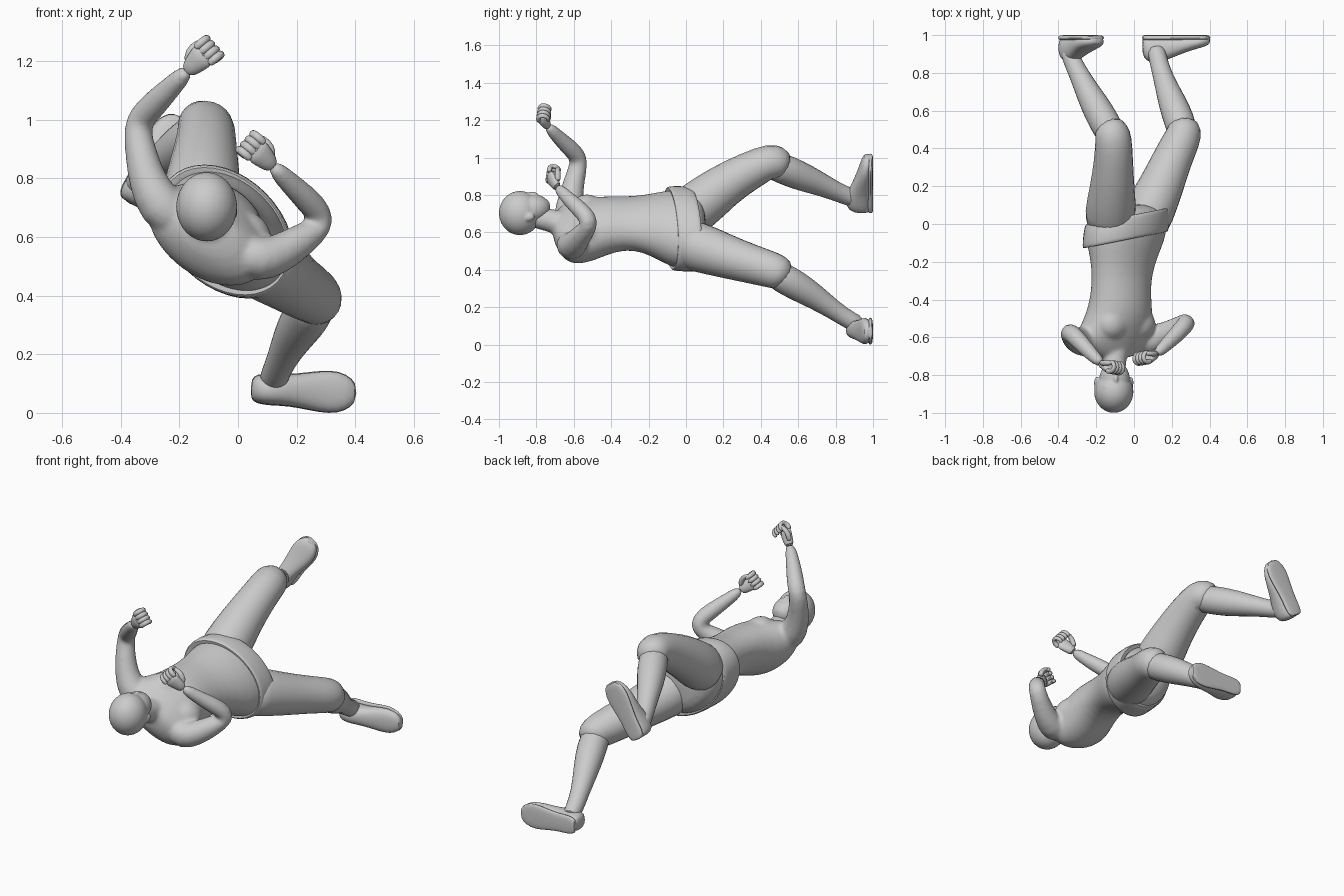
import bpy, bmesh
from math import cos, sin, pi, radians
from mathutils import Vector as V, Matrix

if "Cube" in bpy.data.objects:
    bpy.data.objects.remove(bpy.data.objects["Cube"])


def finish(name, bm, sub=1, angle=60):
    bmesh.ops.recalc_face_normals(bm, faces=bm.faces[:])
    me = bpy.data.meshes.new(name)
    bm.to_mesh(me)
    bm.free()
    ob = bpy.data.objects.new(name, me)
    bpy.context.collection.objects.link(ob)
    if sub:
        ob.modifiers.new("Smooth", 'SUBSURF').levels = sub
        ob.modifiers["Smooth"].render_levels = sub
    bpy.ops.object.select_all(action='DESELECT')
    ob.select_set(True)
    bpy.context.view_layer.objects.active = ob
    bpy.ops.object.shade_smooth_by_angle(angle=radians(angle))
    return ob


def loft(name, rings, n=14, power=1.0, caps=True, sub=1, angle=60):
    """Skin rings given as (centre, half-axis u, half-axis v)."""
    bm = bmesh.new()
    f = lambda c: (abs(c) ** power) * (1 if c >= 0 else -1)
    loops = []
    for c, u, v in rings:
        loops.append([bm.verts.new(c + u * f(cos(2 * pi * i / n)) + v * f(sin(2 * pi * i / n)))
                      for i in range(n)])
    for a, b in zip(loops, loops[1:]):
        for i in range(n):
            bm.faces.new((a[i], a[(i + 1) % n], b[(i + 1) % n], b[i]))
    if caps:
        bm.faces.new(loops[0])
        bm.faces.new(loops[-1])
    return finish(name, bm, sub, angle)


def limb(name, pts, n=12, sub=1):
    """Tube through (x, y, z, radius) points, rings square to the path."""
    P = [V(p[:3]) for p in pts]
    rings, u = [], V((1, .2, .1))
    for i, p in enumerate(P):
        a = (P[i] - P[i - 1]).normalized() if i else V()
        b = (P[i + 1] - P[i]).normalized() if i < len(P) - 1 else V()
        t = (a + b).normalized()
        u = (u - t * u.dot(t)).normalized()
        rings.append((p, u * pts[i][3], t.cross(u) * pts[i][3]))
    return loft(name, rings, n, sub=sub)


def ball(name, c, r, roll=0, pitch=0):
    bm = bmesh.new()
    m = (Matrix.Translation(c) @ Matrix.Rotation(radians(roll), 4, 'Y')
         @ Matrix.Rotation(radians(pitch), 4, 'X') @ Matrix.Diagonal((*r, 1)))
    bmesh.ops.create_uvsphere(bm, u_segments=32, v_segments=20, radius=1, matrix=m)
    return finish(name, bm, 0)


def blend(name, obs, voxel, smooth):
    """Fuse overlapping parts into one soft skin."""
    bpy.ops.object.select_all(action='DESELECT')
    for o in obs:
        o.select_set(True)
    bpy.context.view_layer.objects.active = obs[0]
    bpy.ops.object.convert(target='MESH')
    bpy.ops.object.join()
    ob = bpy.context.view_layer.objects.active
    ob.name = name
    r = ob.modifiers.new("Fuse", 'REMESH')
    r.mode, r.voxel_size, r.use_smooth_shade = 'VOXEL', voxel, True
    s = ob.modifiers.new("Soften", 'SMOOTH')
    s.factor, s.iterations = .5, smooth


def rolled(x, y, z, a, b, roll, tilt=0):
    """Ring across the body axis, turned about y and slanted along x."""
    r = radians(roll)
    u, v = V((cos(r), 0, -sin(r))) * a, V((sin(r), 0, cos(r))) * b
    u.y, v.y = u.x * tilt, v.x * tilt
    return V((x, y, z)), u, v


# Torso, chest down to the crotch
body = [loft("torso", [rolled(*p) for p in [
    (-.105, -.715, .63, .07, .06, 33), (-.105, -.68, .61, .17, .095, 33),
    (-.112, -.63, .602, .238, .132, 33), (-.098, -.56, .607, .222, .153, 36),
    (-.078, -.48, .622, .193, .155, 39), (-.07, -.38, .645, .175, .135, 36),
    (-.065, -.28, .65, .175, .125, 36), (-.055, -.18, .64, .20, .145, 40),
    (-.045, -.08, .62, .242, .178, 44), (-.035, .0, .615, .247, .178, 45),
    (-.03, .06, .61, .232, .17, 46), (-.03, .11, .61, .14, .11, 46)]], n=20)]
for s in (-1, 1):
    body.append(ball("chest_muscle", (-.08 + s * .07 + .04, -.53, .62 - s * .055 + .05),
                     (.09, .085, .07), 38))

# Arms
body.append(limb("left_arm", [
    (-.19, -.625, .645, .07), (-.265, -.625, .70, .088), (-.31, -.615, .79, .068),
    (-.33, -.597, .88, .058), (-.345, -.572, .97, .05), (-.328, -.58, 1.01, .05),
    (-.285, -.625, 1.055, .049), (-.225, -.69, 1.115, .039), (-.165, -.745, 1.175, .03)]))
body.append(limb("right_arm", [
    (-.01, -.625, .555, .07), (.075, -.62, .515, .085), (.15, -.59, .545, .07),
    (.22, -.555, .592, .059), (.282, -.515, .64, .05), (.279, -.525, .68, .05),
    (.235, -.575, .73, .048), (.17, -.64, .79, .038), (.112, -.695, .85, .03)]))

# Neck, fused with the upper body
body.append(limb("neck", [(-.107, -.85, .69, .06), (-.105, -.76, .672, .063),
                          (-.10, -.69, .655, .066), (-.095, -.62, .63, .085)]))
blend("upper_body", body, .011, 6)

# Wide waistband with an open, slanted rim
loft("waistband", [rolled(*p, .2) for p in [
    (-.05, -.08, .62, .23, .162, 44), (-.045, -.088, .62, .258, .188, 44),
    (-.045, -.075, .62, .264, .191, 44), (-.04, -.02, .62, .268, .192, 45),
    (-.035, .03, .615, .264, .189, 45), (-.035, .045, .615, .256, .184, 45),
    (-.035, .04, .615, .22, .16, 45)]], n=20, caps=False, sub=1, angle=40)

# Trouser legs to the knee, bare shins below
limb("left_thigh", [(-.125, -.03, .68, .13), (-.125, .06, .735, .145), (-.115, .2, .85, .122),
                    (-.108, .34, .93, .107), (-.108, .45, .98, .102), (-.118, .487, .972, .097),
                    (-.145, .525, .945, .08)])
limb("left_shin", [(-.10, .43, .965, .075), (-.14, .51, .945, .085), (-.19, .60, .905, .083),
                   (-.24, .69, .87, .07), (-.295, .80, .82, .053), (-.335, .88, .785, .05),
                   (-.345, .94, .775, .05)])
limb("right_thigh", [(.05, -.03, .54, .13), (.075, .06, .525, .143), (.145, .2, .475, .124),
                     (.205, .35, .43, .109), (.257, .455, .40, .102), (.267, .495, .385, .097),
                     (.255, .535, .355, .08)])
limb("right_shin", [(.265, .44, .40, .075), (.25, .52, .355, .085), (.22, .60, .31, .083),
                    (.185, .69, .255, .07), (.15, .79, .185, .053), (.125, .88, .125, .05),
                    (.115, .94, .10, .05)])


# Feet: shoe upper over a flat sole standing against y = 1
def foot(side, heel, toe):
    h, t = V((heel[0], 1, heel[1])), V((toe[0], 1, toe[1]))
    d = (t - h).normalized()
    w = d.cross(V((0, 1, 0)))
    up = V((0, -1, 0))
    prof = [(0, .03, .09), (.05, .05, .13), (.2, .054, .145), (.36, .053, .125), (.55, .064, .095),
            (.75, .075, .07), (.9, .063, .055), (1, .03, .04)]
    loft(side + "_shoe", [(h.lerp(t, f) + up * (.008 + k / 2), w * a, up * k / 2)
                          for f, a, k in prof], 16, .85)
    loft(side + "_sole", [(h.lerp(t, f) + up * .014, w * (a + .002), up * .014)
                          for f, a, k in prof], 16, .7, sub=1, angle=40)


foot("left", (-.372, .715), (-.19, 1.01))
foot("right", (.043, .083), (.405, .068))


# Fists with curled fingers
def hand(side, wrist, m):
    o = V(wrist)
    d = V((.6 * m, -.5, .6)).normalized()
    s = V((.5 * m, 0, -.85))
    s = (s - d * s.dot(d)).normalized()
    c = d.cross(s) * m
    at = lambda p, q, r: o + d * p + s * q + c * r
    loft(side + "_palm", [(at(p, 0, r), s * a, c * b) for p, r, a, b in [
        (-.01, 0, .028, .024), (.03, .003, .036, .024), (.065, .004, .046, .024),
        (.095, .006, .044, .018)]], 12)
    for i in range(4):
        q = (i - 1.5) * .024
        limb(side + "_finger", [(*at(p, q, r), w) for p, r, w in [
            (.075, .0, .015), (.105, .006, .016), (.122, .03, .015), (.108, .055, .014),
            (.08, .06, .013), (.066, .045, .010)]], 8)
    limb(side + "_thumb", [(*at(p, q, r), w) for p, q, r, w in [
        (.01, -.02, .01, .016), (.04, -.046, .022, .017), (.07, -.048, .04, .015),
        (.095, -.036, .058, .011)]], 8)


hand("left", (-.17, -.74, 1.17), 1)
hand("right", (.115, -.69, .845), -1)

# Head and face fused, eyes set in
head = [ball("skull", (-.107, -.888, .703), (.104, .112, .118)),
        ball("face", (-.103, -.83, .725), (.082, .105, .078), 10, 8),
        ball("chin", (-.10, -.757, .742), (.04, .03, .036), 10),
        ball("nose", (-.098, -.815, .797), (.014, .03, .02), 10, -20),
        ball("mouth", (-.10, -.778, .778), (.028, .012, .012), 10)]
for s in (-1, 1):
    head.append(ball("brow", (-.10 + s * .034, -.862, .79 - s * .006), (.028, .012, .014), 10))
    head.append(ball("ear", (-.107 + s * .09, -.84, .695 - s * .015), (.014, .032, .022), 10, 15))
    ball("eye", (-.10 + s * .034, -.842, .786 - s * .006), (.015, .009, .012), 10)
blend("head", head, .006, 4)
